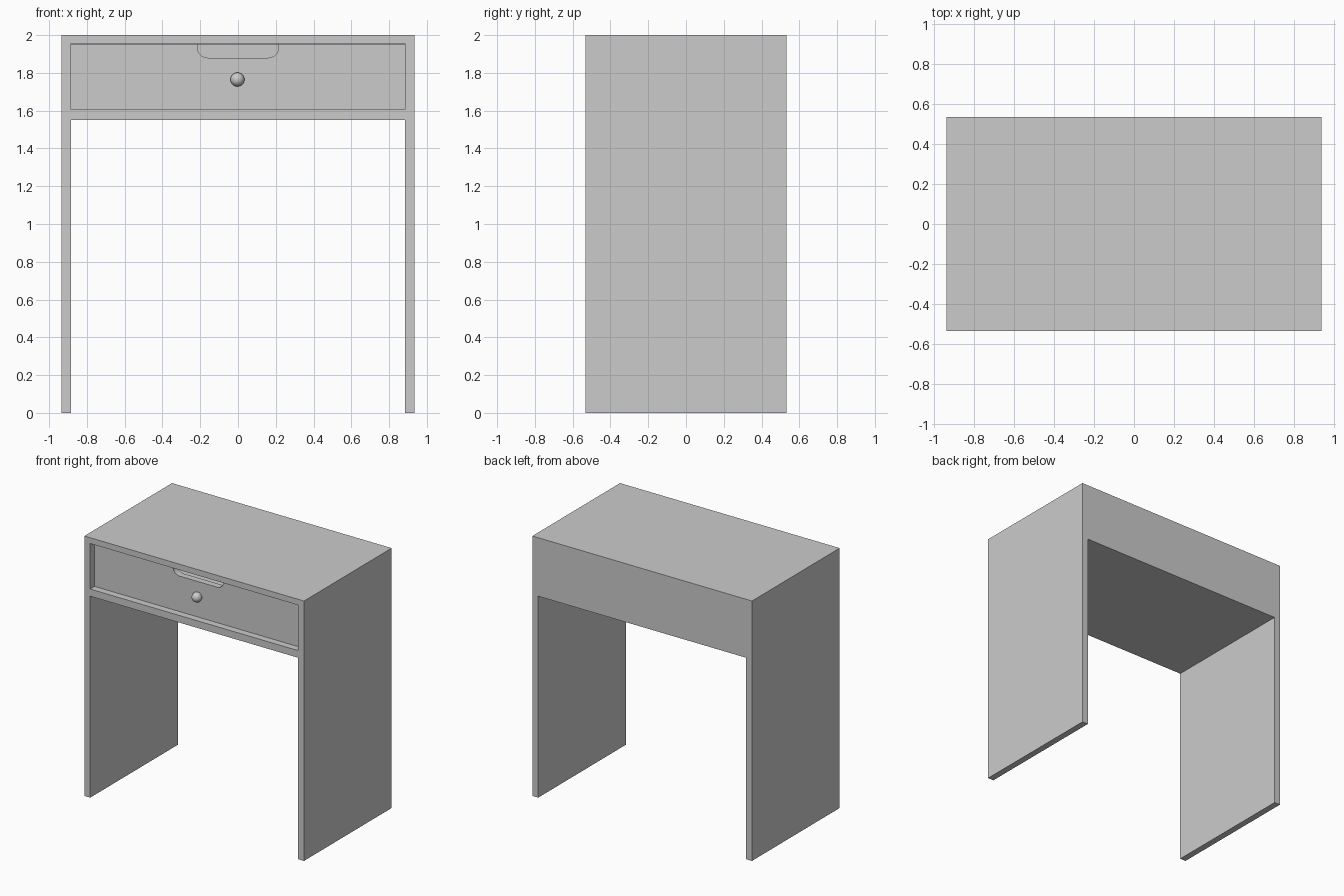
import bpy, bmesh, math

if "Cube" in bpy.data.objects:
    bpy.data.objects.remove(bpy.data.objects["Cube"])

W, D, H, T = 0.935, 0.533, 2.0, 0.05      # half width, half depth, height, board thickness
IN = W - T                                # inner half width
Z_UNDER, Z_LOW, Z_HIGH = 1.55, 1.605, 1.955
FACE_Y = -D + T                           # recessed drawer face
GAP = 0.002


def prism(name, pts, y0, y1):
    """Extrude an x-z outline from y0 to y1."""
    bm = bmesh.new()
    face = bm.faces.new([bm.verts.new((x, y0, z)) for x, z in pts])
    ext = bmesh.ops.extrude_face_region(bm, geom=[face])
    verts = [g for g in ext["geom"] if isinstance(g, bmesh.types.BMVert)]
    bmesh.ops.translate(bm, verts=verts, vec=(0, y1 - y0, 0))
    bmesh.ops.recalc_face_normals(bm, faces=bm.faces)
    me = bpy.data.meshes.new(name)
    bm.to_mesh(me)
    bm.free()
    ob = bpy.data.objects.new(name, me)
    bpy.context.collection.objects.link(ob)
    return ob


def rect(x0, x1, z0, z1):
    return [(x0, z0), (x1, z0), (x1, z1), (x0, z1)]


# Carcass: one arch-shaped body with side panels down to the floor
carcass = prism("carcass", [(-W, 0), (-IN, 0), (-IN, Z_UNDER), (IN, Z_UNDER),
                            (IN, 0), (W, 0), (W, H), (-W, H)], -D, D)

# Drawer cavity, open at the front and closed at the back
cutter = prism("cavity_cutter", rect(-IN, IN, Z_LOW, Z_HIGH), -D - 0.1, D - T)
cutter.hide_render = True
cutter.hide_viewport = True
cut = carcass.modifiers.new("drawer_cavity", "BOOLEAN")
cut.operation = "DIFFERENCE"
cut.solver = "EXACT"
cut.object = cutter

# Drawer front with a rounded finger notch in its top edge
DX, D0, D1 = IN - GAP, Z_LOW + GAP, Z_HIGH - GAP
NX, NZ, R = 0.215, 1.88, 0.055
arc = [(NX - R + R * math.cos(a), NZ + R - R * math.sin(a))
       for a in (math.pi / 2 * i / 8 for i in range(9))]
notch = [(NX, D1)] + arc
notch += [(-x, z) for x, z in reversed(notch)]
prism("drawer_front", [(-DX, D1), (-DX, D0), (DX, D0), (DX, D1)] + notch,
      FACE_Y, FACE_Y + T)

# Drawer box behind the front
back_y = D - T - GAP
for label, s in (("left", -1), ("right", 1)):
    prism("drawer_side_" + label, rect(s * (DX - T), s * DX, D0, D1), FACE_Y + T, back_y)
prism("drawer_back", rect(-DX + T, DX - T, D0, D1), back_y - T, back_y)
prism("drawer_bottom", rect(-DX + T, DX - T, D0, D0 + T), FACE_Y + T, back_y - T)

# Round knob
bpy.ops.mesh.primitive_uv_sphere_add(segments=32, ring_count=16, radius=0.037,
                                     location=(-0.003, -0.496, 1.765))
knob = bpy.context.object
knob.name = "drawer_knob"
bpy.ops.object.shade_smooth()
